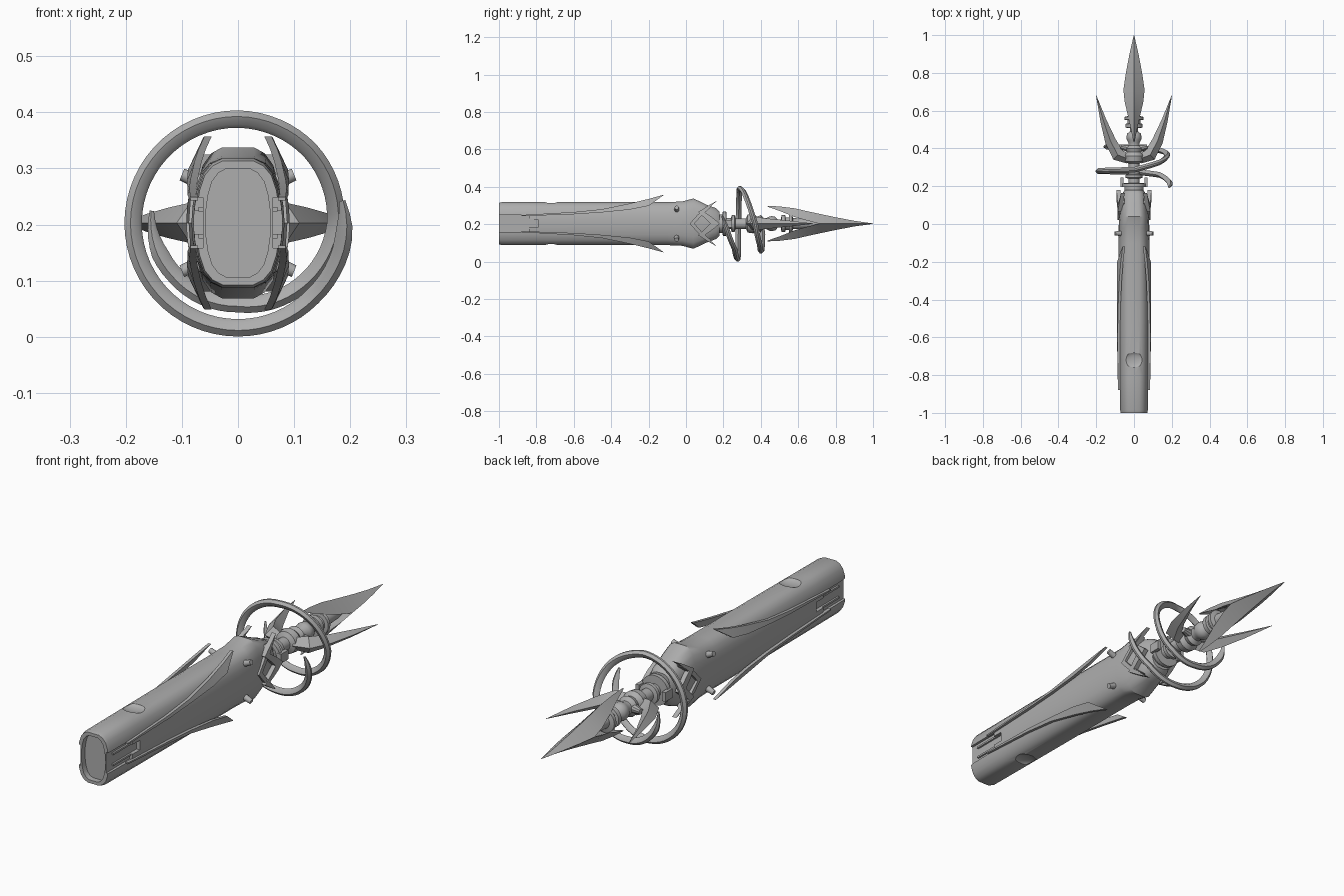
import bpy, bmesh, math
from mathutils import Vector

if "Cube" in bpy.data.objects:
    bpy.data.objects.remove(bpy.data.objects["Cube"])

ZC = 0.203  # height of the long axis
steel = bpy.data.materials.new("grey_steel")
steel.diffuse_color = (0.42, 0.42, 0.42, 1)
steel.use_nodes = True
steel.node_tree.nodes["Principled BSDF"].inputs["Base Color"].default_value = steel.diffuse_color


def smooth(ob, angle):
    ob.data.shade_smooth()
    ob.data.set_sharp_from_angle(angle=math.radians(angle))


def loft(name, rings, angle=30):
    """Skin closed rings of points given relative to the long axis."""
    bm = bmesh.new()
    rows = [[bm.verts.new((p[0], p[1], p[2] + ZC)) for p in r] for r in rings]
    n = len(rows[0])
    for a, b in zip(rows, rows[1:]):
        for i in range(n):
            bm.faces.new((a[i], a[(i + 1) % n], b[(i + 1) % n], b[i]))
    bm.faces.new(rows[0])
    bm.faces.new(rows[-1])
    bmesh.ops.recalc_face_normals(bm, faces=bm.faces)
    me = bpy.data.meshes.new(name)
    bm.to_mesh(me)
    bm.free()
    me.materials.append(steel)
    ob = bpy.data.objects.new(name, me)
    bpy.context.collection.objects.link(ob)
    smooth(ob, angle)
    return ob


def box(name, x0, x1, y0, y1, z0, z1):
    return loft(name, [[(x0, y, z0), (x1, y, z0), (x1, y, z1), (x0, y, z1)] for y in (y0, y1)])


def tube(name, a, b, r0, r1, n=16):
    a, b = Vector(a), Vector(b)
    d = (b - a).normalized()
    u = d.orthogonal().normalized()
    v = d.cross(u)
    circ = [2 * math.pi * i / n for i in range(n)]
    return loft(name, [[c + r * (math.cos(t) * u + math.sin(t) * v) for t in circ]
                       for c, r in ((a, r0), (b, r1))])


# Handle: rounded oblong section swept along y, flared rim then bevelled end
quarter = [(0, .115), (.03, .115), (.05, .106), (.066, .088), (.076, .06), (.081, .03), (.083, 0)]
half = quarter + [(x, -z) for x, z in quarter[-2::-1]]
section = half + [(-x, z) for x, z in half[-2:0:-1]]


def handle_ring(y, sx, sz):
    return [(x * sx, y, z * sz) for x, z in section]


handle = loft("handle", [handle_ring(*s) for s in (
    (-1, .9, .96), (-.985, .93, 1), (-.8, .96, 1), (-.5, 1, 1), (-.1, 1, 1), (-.02, .98, 1.03),
    (.04, .95, 1.17), (.11, .85, .88), (.16, .75, .72), (.18, .6, .55))])

# Cutters: end recess, side slots and thumb dents
cutters = [loft("recess_cutter", [handle_ring(y, .7, .84) for y in (-1.1, -.975)])]
for s in (-1, 1):
    xs = sorted((s * .062, s * .2))
    cutters.append(box("slot_cutter", *xs, -1.1, -.84, -.045, .045))
    cutters.append(box("slot_end_cutter", *xs, -.85, -.79, -.02, .022))
    cutters.append(loft("dent_cutter", [
        [(.055 * math.sin(f) * math.cos(t), -.72 + .04 * math.sin(f) * math.sin(t),
          s * .118 + .014 * math.cos(f)) for t in [math.pi * k / 12 for k in range(24)]]
        for f in [.05 + (math.pi - .1) * j / 10 for j in range(11)]]))
for c in cutters:
    c.hide_render = True
    m = handle.modifiers.new("cut", 'BOOLEAN')
    m.operation, m.solver, m.object = 'DIFFERENCE', 'EXACT', c
bpy.context.view_layer.update()
dg = bpy.context.evaluated_depsgraph_get()
cut_mesh = bpy.data.meshes.new_from_object(handle.evaluated_get(dg))
handle.modifiers.clear()
handle.data = cut_mesh
smooth(handle, 30)
for c in cutters:
    bpy.data.objects.remove(c)

fin = [(-.88, .079, .04, .079, .046), (-.6, .084, .05, .081, .062), (-.45, .084, .06, .079, .077),
       (-.3, .085, .075, .072, .108), (-.2, .083, .095, .064, .132), (-.12, .056, .152, .054, .154)]
chevron_out = [(.165, .122), (.10, .062), (.145, .03), (.18, 0)]
chevron_in = [(.125, .10), (.065, .062), (.105, .025), (.13, 0)]
prong = [(.03, .345, .026, .028), (.085, .365, .034, .036), (.125, .44, .029, .027),
         (.163, .55, .016, .016), (.2, .68, .001, .001)]

for s in (-1, 1):
    # Rails inside the slots
    for z in (-.028, .02):
        box("slot_rail", *sorted((s * .055, s * .07)), -.96, -.8, z, z + .008)
    # Swept fins and pegs, four of each
    for u in (-1, 1):
        loft("fin", [[(s * (x0 + .006), y, u * z0), (s * (x1 + .006), y, u * z1),
                      (s * (x1 - .007), y, u * z1), (s * (x0 - .008), y, u * z0)]
                     for y, x0, z0, x1, z1 in fin])
        tube("peg", (s * .06, -.05, u * .07), (s * .1, -.05, u * .086), .014, .011)
    # Notched collar plates on the sides
    rows = list(zip(chevron_out, chevron_in))
    rows = rows + [((a, -b), (c, -d)) for (a, b), (c, d) in rows[-2::-1]]

    def plate_x(z):
        return .092 - 1.6 * z * z
    loft("collar_plate", [[(s * plate_x(b), a, b), (s * plate_x(d), c, d),
                           (s * (plate_x(d) - .02), c, d), (s * (plate_x(b) - .02), a, b)]
                          for (a, b), (c, d) in rows])
    loft("collar_guard", [[(s * (plate_x(z) - .004), y, z), (s * (plate_x(z) - .004), y + .025, z),
                           (s * .05, y + .025, z), (s * .05, y, z)]
                          for y, z in ((.11, .09), (.06, .045), (.02, 0), (.06, -.045), (.11, -.09))])
    # Neck tabs and hub knobs
    box("neck_tab", *sorted((s * .055, s * .072)), .195, .245, -.02, .02)
    tube("hub_knob", (s * .03, .4, 0), (s * .07, .41, 0), .02, .012, 10)
    # Side prongs with diamond section
    rings = []
    for i, (x, y, w, h) in enumerate(prong):
        p, q = prong[max(i - 1, 0)], prong[min(i + 1, len(prong) - 1)]
        t = Vector((q[0] - p[0], q[1] - p[1])).normalized()
        nx, ny = t.y * w, -t.x * w
        rings.append([(s * (x + nx), y + ny, 0), (s * x, y, h),
                      (s * (x - nx), y - ny, 0), (s * x, y, -h)])
    loft("side_prong", rings)

# Turned neck with collars and a ball
turned = [(.16, .05), (.195, .05), (.197, .065), (.215, .065), (.217, .03), (.24, .03), (.245, .045),
          (.26, .045), (.265, .028), (.32, .028), (.33, .048), (.36, .052), (.38, .038), (.4, .045),
          (.415, .03), (.43, .03), (.445, .038), (.46, .04), (.478, .036), (.49, .022), (.508, .022),
          (.51, .045), (.53, .045), (.533, .034), (.55, .034), (.552, .05), (.567, .05), (.572, .03),
          (.72, .02)]
loft("neck", [[(r * math.cos(k * math.pi / 12), y, r * math.sin(k * math.pi / 12))
               for k in range(24)] for y, r in turned], 40)

# Spear head: mirrored upper and lower ridged blades merging into the point
blade = [(.435, .091, .095, .003), (.5, .068, .092, .016), (.58, .036, .082, .034),
         (.65, .016, .066, .05), (.71, 0, .053, .056), (.8, 0, .034, .043),
         (.9, 0, .015, .024), (1, 0, .001, .001)]
for u in (-1, 1):
    loft("spear_blade", [[(0, y, u * hi), (w, y, u * lo),
                          (0, y, u * (lo + .4 * (hi - lo) * (lo > 0))), (-w, y, u * lo)]
                         for y, lo, hi, w in blade], 25)

# Spiral ring of one and a half turns: angle, depth, radius
keys = [(12, .195, .19), (-15, .225, .19), (-45, .26, .187), (-90, .277, .187), (-180, .28, .187),
        (-270, .287, .185), (-315, .325, .182), (-360, .37, .174), (-405, .395, .158),
        (-450, .402, .144), (-500, .408, .146), (-548, .41, .155)]
rings = []
for (a0, y0, r0), (a1, y1, r1) in zip(keys, keys[1:]):
    steps = max(2, round((a0 - a1) / 6))
    for k in range(steps + (a1 == -548)):
        f = k / steps
        a, y, r = (math.radians(a0 + (a1 - a0) * f), y0 + (y1 - y0) * f, r0 + (r1 - r0) * f)
        total = (a0 + (a1 - a0) * f)
        taper = min(1, .35 + (12 - total) / 25, .25 + (total + 548) / 40)
        w, d = .0155 * taper, .015 * taper
        rings.append([((r + w * p) * math.cos(a), y + d * q, (r + w * p) * math.sin(a))
                      for p, q in ((1, -.3), (1, .3), (.3, 1), (-.6, .6), (-1, 0), (-.6, -.6), (.3, -1))])
loft("spiral_ring", rings, 35)
